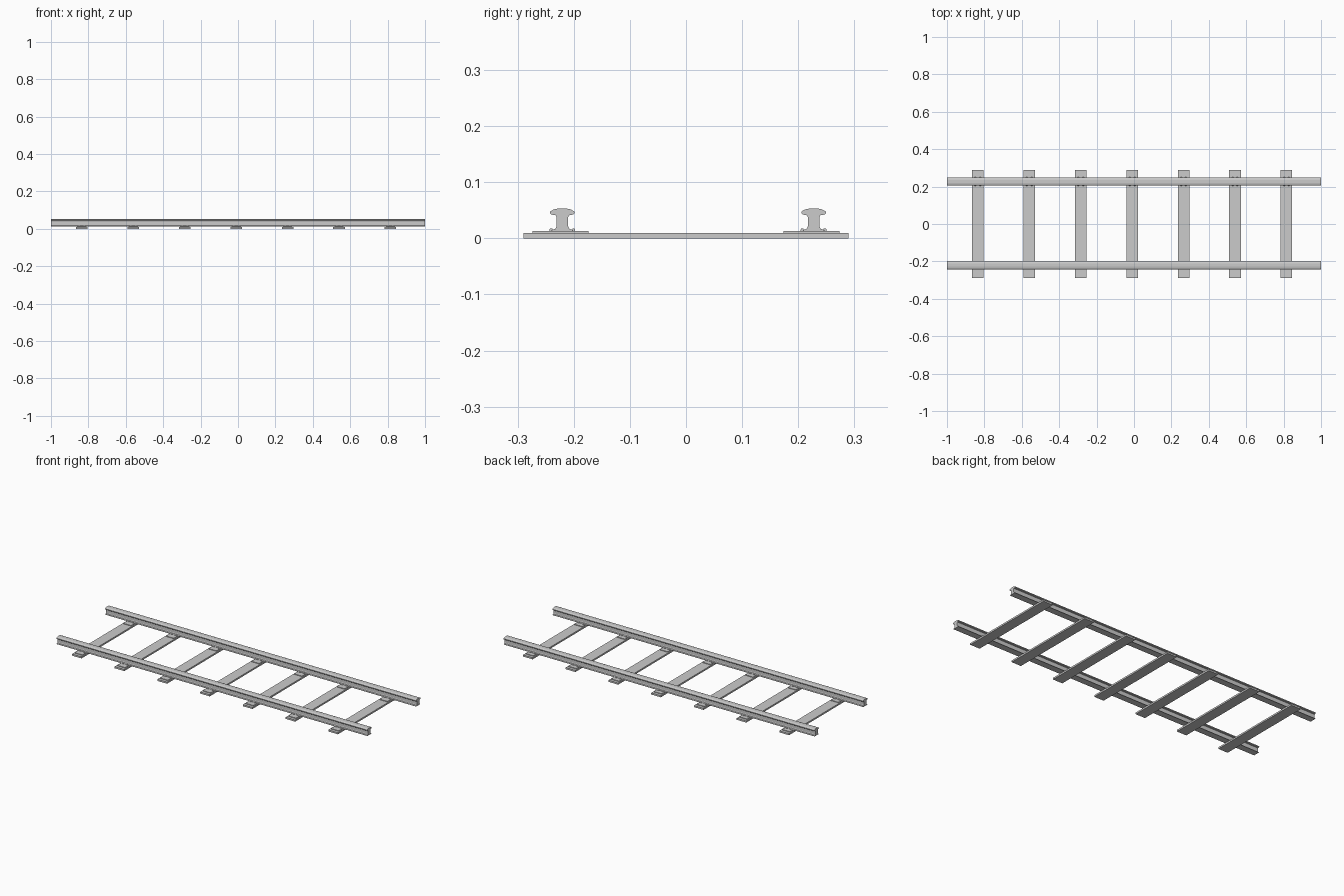
import bpy

if "Cube" in bpy.data.objects:
    bpy.data.objects.remove(bpy.data.objects["Cube"])

def extrude_x(name, profile, x0, x1):
    """Solid with a (y, z) cross-section running along x."""
    n = len(profile)
    verts = [(x, y, z) for x in (x0, x1) for y, z in profile]
    faces = [(i, (i + 1) % n, (i + 1) % n + n, i + n) for i in range(n)]
    faces += [tuple(reversed(range(n))), tuple(range(n, 2 * n))]
    mesh = bpy.data.meshes.new(name)
    mesh.from_pydata(verts, [], [tuple(reversed(f)) for f in faces])
    obj = bpy.data.objects.new(name, mesh)
    bpy.context.collection.objects.link(obj)
    return obj

def extrude_y(name, profile, y0, y1):
    """Solid with an (x, z) cross-section running along y."""
    obj = extrude_x(name, profile, y0, y1)
    for v in obj.data.vertices:
        v.co.x, v.co.y = v.co.y, v.co.x
    obj.data.flip_normals()
    return obj

def box(name, x, y, z0, z1, w, d):
    return extrude_x(name, [(y - d / 2, z0), (y + d / 2, z0),
                            (y + d / 2, z1), (y - d / 2, z1)], x - w / 2, x + w / 2)

# Rail cross-section: foot, flared web, rounded head
half = [(0.019, 0.012), (0.019, 0.0145), (0.0125, 0.017), (0.0105, 0.021),
        (0.0105, 0.038), (0.012, 0.041), (0.020, 0.0425), (0.022, 0.045),
        (0.0215, 0.048), (0.015, 0.0515), (0.008, 0.053)]
section = half + [(-y, z) for y, z in reversed(half)]
for side, yc in (("front", -0.2205), ("back", 0.2275)):
    extrude_x(side + "_rail", [(y + yc, z) for y, z in section], -1, 1)

# Sleepers with bearing plates and rail clips
for i in range(7):
    x = -0.835 + i * 0.275
    tie = [(x - 0.031, 0), (x + 0.031, 0), (x + 0.031, 0.0095), (x - 0.031, 0.0095)]
    extrude_y(f"sleeper_{i}", tie, -0.29, 0.29)
    for side, s in (("front", -1), ("back", 1)):
        box(f"{side}_plate_{i}", x, s * 0.2235, 0.009, 0.013, 0.05, 0.10)
        yc = -0.2205 if s < 0 else 0.2275
        for e in (-1, 1):
            for k in (-1, 1):
                y = yc + e * 0.020
                clip = [(y - 0.003, 0.012), (y + 0.003, 0.012), (y + 0.003, 0.016),
                        (y + 0.0015, 0.0178), (y - 0.0015, 0.0178), (y - 0.003, 0.016)]
                extrude_x(f"{side}_clip_{i}", clip, x + k * 0.013 - 0.004, x + k * 0.013 + 0.004)
